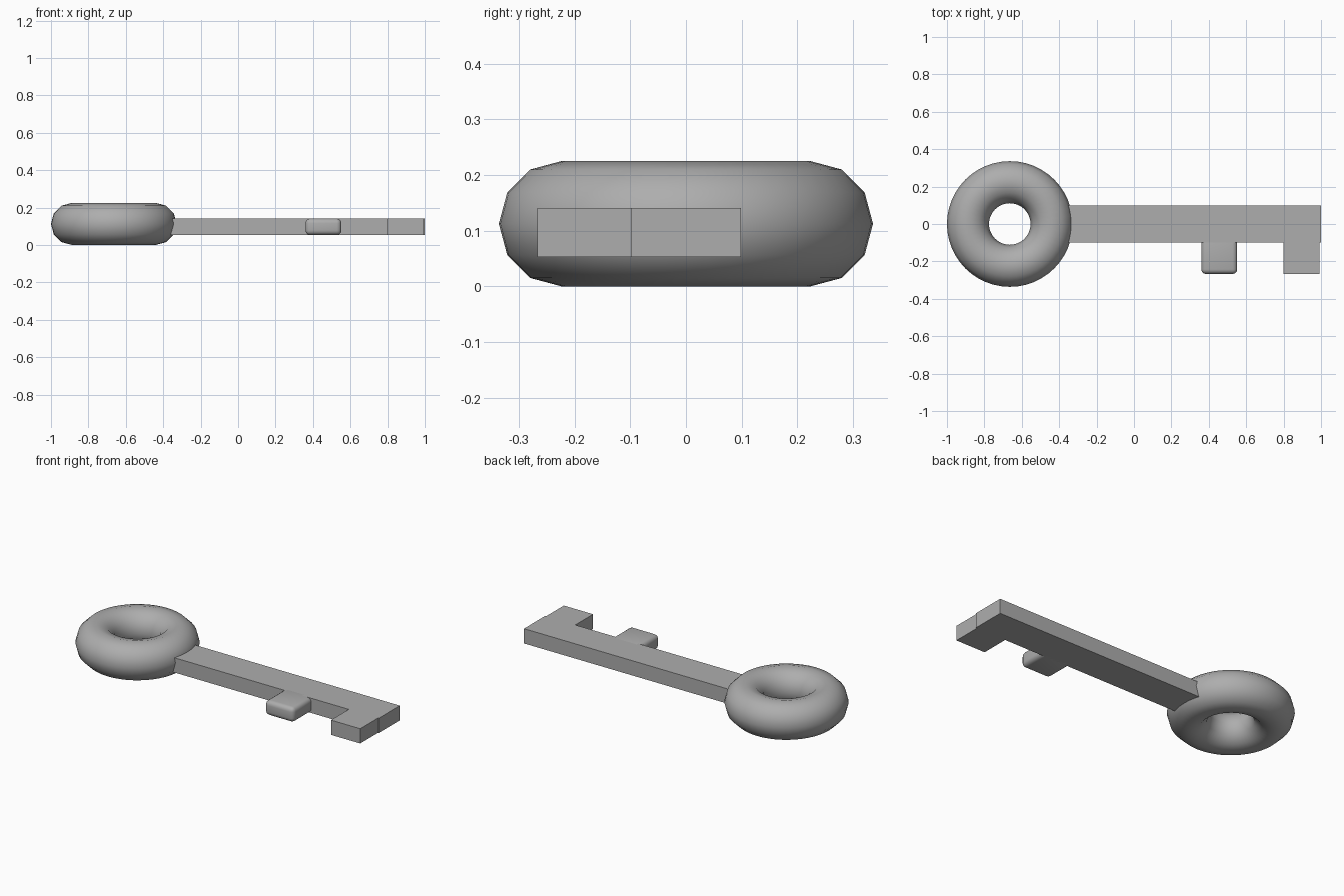
import bpy

if "Cube" in bpy.data.objects:
    bpy.data.objects.remove(bpy.data.objects["Cube"])

grey = bpy.data.materials.new("plain grey")
grey.diffuse_color = (0.42, 0.42, 0.42, 1)
grey.use_nodes = True
grey.node_tree.nodes["Principled BSDF"].inputs["Base Color"].default_value = grey.diffuse_color

Z0, Z1 = 0.053, 0.141   # thickness of the flat parts


def box(name, x0, x1, y0, y1, bevel=0.0):
    bpy.ops.mesh.primitive_cube_add(
        size=1, location=((x0 + x1) / 2, (y0 + y1) / 2, (Z0 + Z1) / 2))
    ob = bpy.context.object
    ob.name = name
    ob.scale = (x1 - x0, y1 - y0, Z1 - Z0)
    bpy.ops.object.transform_apply(location=False, rotation=False, scale=True)
    ob.data.materials.append(grey)
    if bevel:
        mod = ob.modifiers.new("rounded edges", 'BEVEL')
        mod.width = bevel
        mod.segments = 4
        bpy.ops.object.modifier_apply(modifier=mod.name)
        bpy.ops.object.shade_smooth_by_angle()
    return ob


# Ring handle
bpy.ops.mesh.primitive_torus_add(
    location=(-0.664, 0, 0.1125), major_segments=48, minor_segments=12,
    major_radius=0.2235, minor_radius=0.1125)
ring = bpy.context.object
ring.name = "ring_handle"
ring.data.materials.append(grey)
bpy.ops.object.shade_smooth()

# Shaft, its inner end buried in the ring
box("shaft", -0.42, 1.0, -0.099, 0.099)

# Teeth: a rounded middle one and a square end one
box("middle_tooth", 0.36, 0.552, -0.267, -0.06, bevel=0.025)
box("end_tooth", 0.8, 0.993, -0.267, -0.098)
